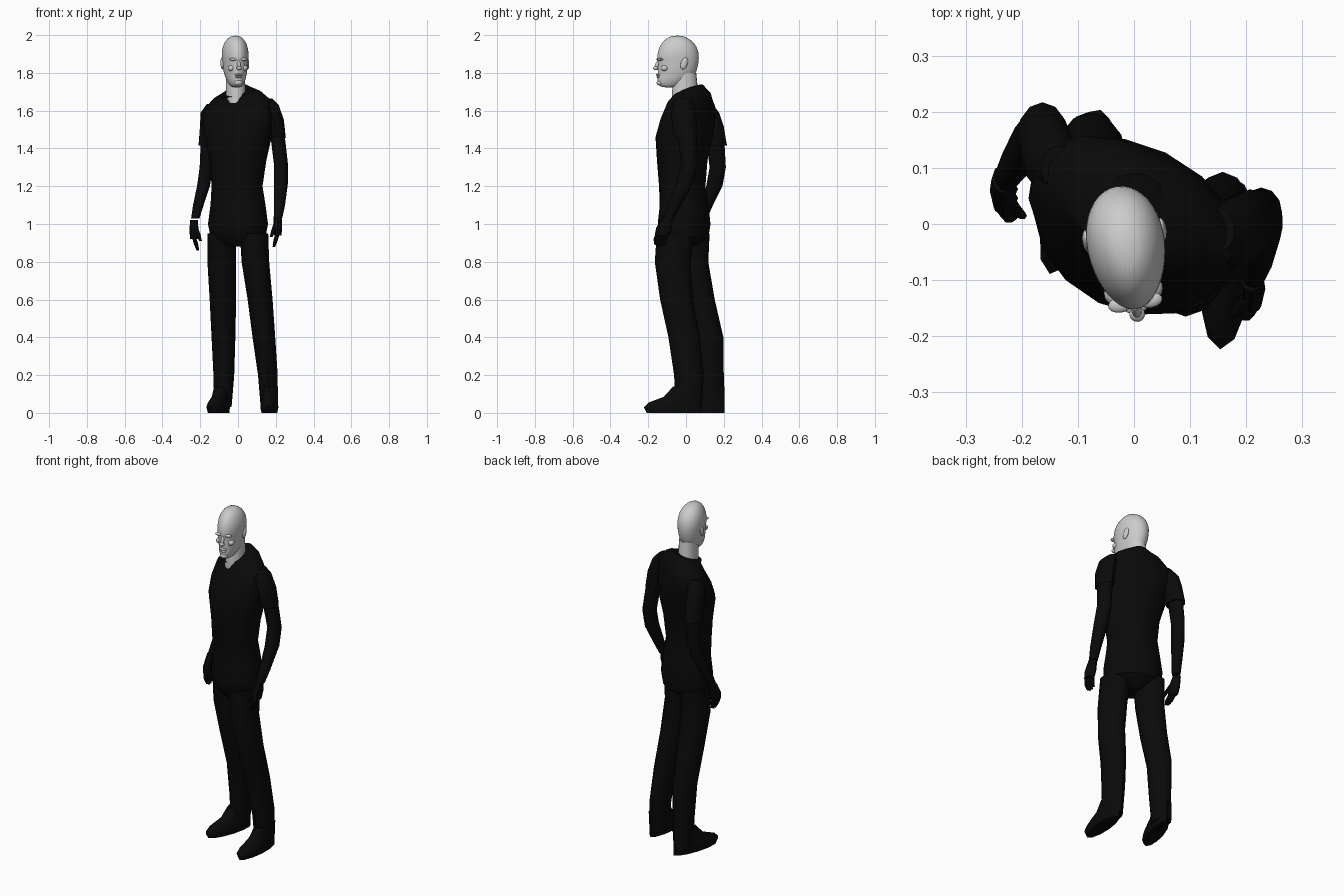
import bpy
import bmesh
from math import sin, cos, pi, radians
from mathutils import Vector

default_cube = bpy.data.objects.get("Cube")
if default_cube:
    bpy.data.objects.remove(default_cube, do_unlink=True)


def make_material(name, value):
    material = bpy.data.materials.new(name)
    material.use_nodes = True
    colour = (value, value, value, 1)
    material.diffuse_color = colour
    shader = material.node_tree.nodes["Principled BSDF"]
    shader.inputs["Base Color"].default_value = colour
    shader.inputs["Roughness"].default_value = 0.9
    return material


black = make_material("black cloth", 0.003)
grey = make_material("pale grey skin", 0.6)


def finish(name, bm, material, subdivisions=0, angle=40):
    """Turn a bmesh into a shaded object."""
    bmesh.ops.recalc_face_normals(bm, faces=bm.faces[:])
    mesh = bpy.data.meshes.new(name)
    bm.to_mesh(mesh)
    bm.free()
    mesh.materials.append(material)
    part = bpy.data.objects.new(name, mesh)
    bpy.context.collection.objects.link(part)
    if subdivisions:
        smooth = part.modifiers.new("smooth surface", "SUBSURF")
        smooth.levels = smooth.render_levels = subdivisions
    bpy.ops.object.select_all(action="DESELECT")
    part.select_set(True)
    bpy.context.view_layer.objects.active = part
    bpy.ops.object.shade_smooth_by_angle(angle=radians(angle))
    return part


def loft(name, rings, material=black, turn=0.0, sides=12, egg=0.0, subdivisions=0):
    """Skin stacked ovals: x, y, z, half width, half depth, side tilt, back tilt."""
    bm = bmesh.new()
    loops = []
    for x, y, z, width, depth, *tilt in rings:
        side_tilt, back_tilt = tilt or (0, 0)
        loop = []
        for step in range(sides):
            t = 2 * pi * step / sides
            u = width * cos(t) * (1 + egg * sin(t))
            v = depth * sin(t)
            loop.append(bm.verts.new((x + u * cos(turn) - v * sin(turn),
                                      y + u * sin(turn) + v * cos(turn),
                                      z + u * side_tilt + v * back_tilt)))
        loops.append(loop)
    for low, high in zip(loops, loops[1:]):
        for i in range(sides):
            j = (i + 1) % sides
            bm.faces.new((low[i], low[j], high[j], high[i]))
    bm.faces.new(loops[0])
    bm.faces.new(loops[-1])
    return finish(name, bm, material, subdivisions)


def finger(name, start, end, radius):
    """Tapered, slightly bent digit."""
    start, end = Vector(start), Vector(end)
    middle = start.lerp(end, 0.5) + Vector((0, -0.006, 0))
    loft(name, [(*start, radius, radius), (*middle, radius, radius),
                (*end, radius * 0.6, radius * 0.6)], sides=6)


# Shirt and hips, turned towards the right
TORSO_TURN = -0.45
loft("torso", [
    (0, -0.015, 0.88, 0.08, 0.07),
    (0, -0.01, 0.93, 0.15, 0.125),
    (0, -0.01, 1.0, 0.164, 0.135),
    (0, -0.01, 1.1, 0.15, 0.125),
    (-0.005, -0.02, 1.2, 0.138, 0.12),
    (0, -0.02, 1.34, 0.155, 0.13),
    (0, -0.01, 1.46, 0.185, 0.145),
    (0, 0.01, 1.55, 0.2, 0.13, 0.05, 0),
    (0, 0.03, 1.63, 0.195, 0.105, 0.12, 0),
    (-0.005, 0.035, 1.685, 0.13, 0.09, 0.12, 0.15),
    (-0.012, 0.01, 1.705, 0.065, 0.085, 0.05, 0.4),
], turn=TORSO_TURN, sides=16)

# Trouser legs
loft("left_leg", [
    (0.165, 0.015, 0.03, 0.045, 0.07),
    (0.158, 0.015, 0.2, 0.052, 0.078),
    (0.137, -0.01, 0.4, 0.06, 0.083),
    (0.117, -0.05, 0.6, 0.066, 0.087),
    (0.092, -0.07, 0.8, 0.073, 0.095),
    (0.085, -0.055, 0.95, 0.075, 0.1),
])
loft("right_leg", [
    (-0.08, 0.135, 0.03, 0.046, 0.065),
    (-0.075, 0.13, 0.2, 0.055, 0.07),
    (-0.077, 0.12, 0.4, 0.063, 0.078),
    (-0.08, 0.07, 0.6, 0.07, 0.082),
    (-0.086, 0.03, 0.8, 0.076, 0.088),
    (-0.085, 0.025, 0.95, 0.076, 0.1),
])


def shoe(name, x, y, turn):
    """Stacked sole outlines that shrink back towards the ankle."""
    rings = []
    for z, length, width in ((0, 0.145, 0.042), (0.03, 0.153, 0.048),
                             (0.055, 0.14, 0.045), (0.085, 0.1, 0.042),
                             (0.14, 0.075, 0.04)):
        back = 0.15 - length
        rings.append((x - back * sin(turn), y + back * cos(turn), z, width, length))
    loft(name, rings, turn=turn)


shoe("left_shoe", 0.166, -0.068, -0.08)
shoe("right_shoe", -0.104, 0.06, -0.3)

# Sleeves, open wider than the arms
loft("left_sleeve", [
    (0.207, 0.0, 1.46, 0.046, 0.062, -0.1, 0),
    (0.195, -0.01, 1.55, 0.048, 0.066),
    (0.17, -0.015, 1.63, 0.046, 0.06),
    (0.15, -0.01, 1.665, 0.03, 0.04),
])
loft("right_sleeve", [
    (-0.163, 0.155, 1.415, 0.046, 0.062),
    (-0.155, 0.135, 1.52, 0.046, 0.064),
    (-0.15, 0.115, 1.59, 0.048, 0.06),
    (-0.135, 0.1, 1.635, 0.03, 0.04),
])

# Bare arms down to the wrists
loft("left_arm", [
    (0.212, -0.09, 1.03, 0.022, 0.028),
    (0.22, -0.06, 1.1, 0.029, 0.034),
    (0.228, -0.005, 1.22, 0.037, 0.046),
    (0.227, 0.02, 1.32, 0.037, 0.045),
    (0.208, 0.005, 1.48, 0.038, 0.05),
])
loft("right_arm", [
    (-0.226, 0.085, 1.03, 0.022, 0.027),
    (-0.21, 0.11, 1.1, 0.028, 0.033),
    (-0.183, 0.15, 1.2, 0.034, 0.043),
    (-0.168, 0.168, 1.3, 0.035, 0.043),
    (-0.16, 0.155, 1.44, 0.037, 0.048),
])


def hand(side, x, y, z, inward, reach):
    """Palm with four fingers and a thumb."""
    loft(side + "_palm", [
        (x, y - reach, z - 0.1, 0.02, 0.038),
        (x, y - reach * 0.7, z - 0.06, 0.024, 0.042),
        (x, y, z, 0.021, 0.026),
    ], sides=8)
    for i in range(4):
        row = (i - 1.5) * 0.018
        start = (x, y - reach + row, z - 0.09)
        end = (x + inward * 0.02, y - reach + row * 0.9 - 0.012, z - 0.165 + abs(row) * 0.5)
        finger(side + "_finger_" + str(i + 1), start, end, 0.011)
    finger(side + "_thumb", (x + inward * 0.01, y - reach * 0.5 - 0.02, z - 0.04),
           (x + inward * 0.035, y - reach - 0.035, z - 0.11), 0.012)


hand("left", 0.21, -0.095, 1.04, -1, 0.03)
hand("right", -0.233, 0.08, 1.02, 1, 0.03)

# Neck and head, facing slightly to the left
HEAD_TURN = 0.16
HEAD_X, HEAD_Y = -0.013, -0.045
loft("neck", [
    (-0.012, 0.0, 1.64, 0.058, 0.075),
    (-0.012, -0.005, 1.7, 0.052, 0.07),
    (-0.014, -0.005, 1.8, 0.05, 0.06),
], grey, HEAD_TURN, 16)

skull = []
for z, front, back, width in ((1.722, -0.125, -0.06, 0.022), (1.735, -0.15, -0.02, 0.036),
                              (1.765, -0.156, 0.03, 0.051), (1.79, -0.15, 0.05, 0.058),
                              (1.82, -0.154, 0.062, 0.064), (1.85, -0.15, 0.068, 0.067),
                              (1.875, -0.157, 0.071, 0.07), (1.91, -0.153, 0.07, 0.071),
                              (1.95, -0.138, 0.054, 0.063), (1.98, -0.11, 0.022, 0.045),
                              (1.998, -0.075, -0.018, 0.02)):
    shift = (front + back) / 2 - HEAD_Y
    skull.append((HEAD_X - shift * sin(HEAD_TURN), HEAD_Y + shift * cos(HEAD_TURN),
                  z, width, (back - front) / 2))
loft("head", skull, grey, HEAD_TURN, 20, egg=0.1, subdivisions=1)


def face_part(name, side, forward, z, size, lean=0.0):
    """Smooth ellipsoid placed in the head's own directions."""
    bm = bmesh.new()
    bmesh.ops.create_uvsphere(bm, u_segments=14, v_segments=8, radius=1)
    for vert in bm.verts:
        u, v, w = (c * s for c, s in zip(vert.co, size))
        u, v = side + u, -forward + v - w * lean
        vert.co = (HEAD_X + u * cos(HEAD_TURN) - v * sin(HEAD_TURN),
                   HEAD_Y + u * sin(HEAD_TURN) + v * cos(HEAD_TURN), z + w)
    finish(name, bm, grey, angle=180)


face_part("nose_bridge", 0, 0.108, 1.845, (0.009, 0.012, 0.03), -0.4)
face_part("nose_tip", 0, 0.117, 1.825, (0.014, 0.014, 0.011))
face_part("upper_lip", 0, 0.104, 1.79, (0.022, 0.012, 0.006))
face_part("lower_lip", 0, 0.102, 1.778, (0.019, 0.012, 0.006))
face_part("chin", 0, 0.095, 1.748, (0.022, 0.017, 0.015))
for label, sign in (("left", 1), ("right", -1)):
    face_part(label + "_brow", sign * 0.027, 0.096, 1.872, (0.022, 0.014, 0.008))
    face_part(label + "_cheek", sign * 0.035, 0.075, 1.825, (0.018, 0.02, 0.016))
    face_part(label + "_ear", sign * 0.068, -0.025, 1.85, (0.008, 0.019, 0.032), -0.25)
